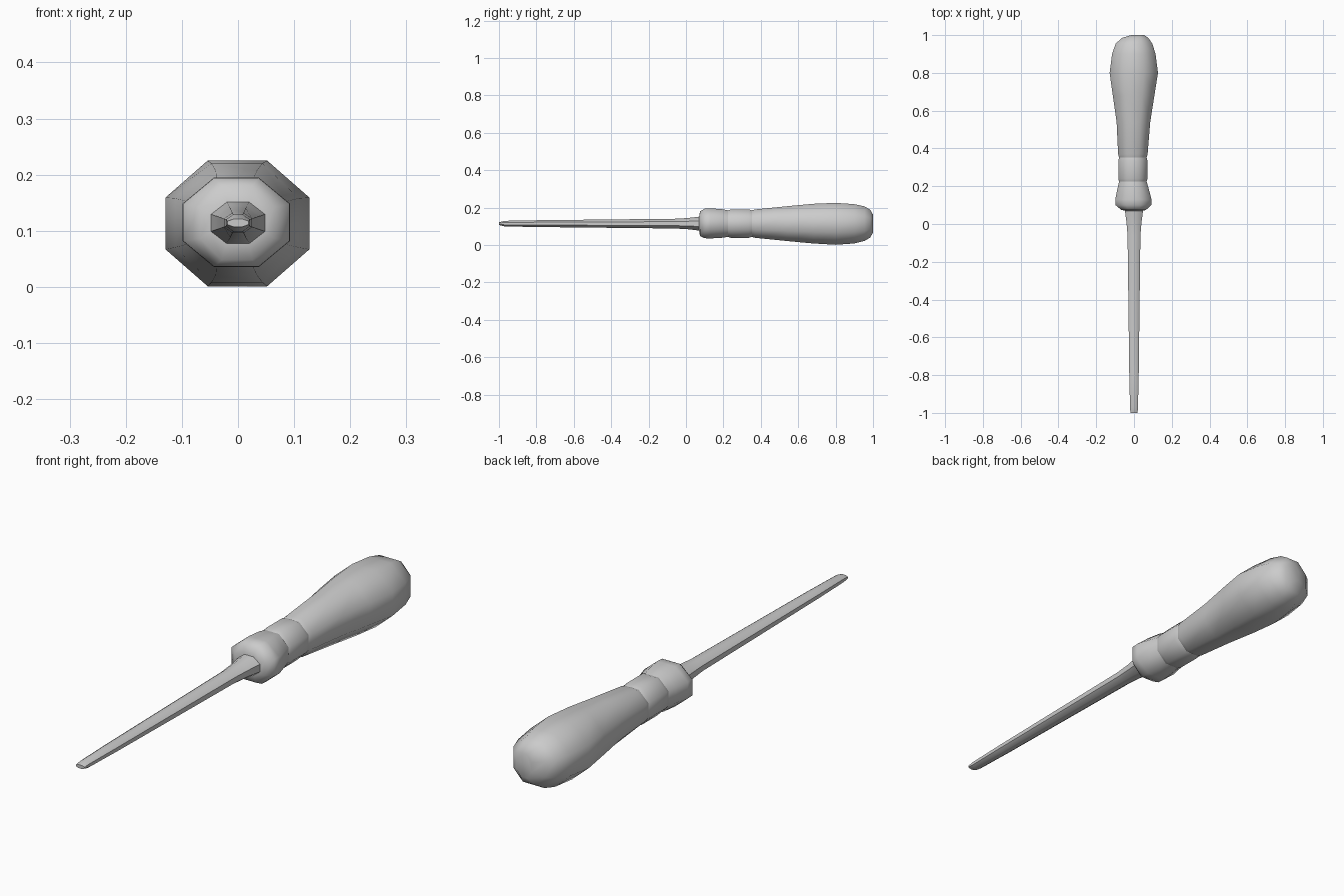
import bpy, bmesh, math

SIDES = 8
K = 1 / math.cos(math.pi / SIDES)   # half-width across flats -> corner radius


def loft(name, rings, cap_first=False, cap_last=False):
    """Skin octagonal rings (y, centre x, centre z, half width, half height)."""
    bm = bmesh.new()
    loops = []
    for y, cx, cz, hx, hz in rings:
        loop = []
        for i in range(SIDES):
            a = 2 * math.pi * (i + 0.5) / SIDES
            loop.append(bm.verts.new((cx + hx * K * math.cos(a), y,
                                      cz + hz * K * math.sin(a))))
        loops.append(loop)
    for a, b in zip(loops, loops[1:]):
        for i in range(SIDES):
            j = (i + 1) % SIDES
            bm.faces.new((a[i], b[i], b[j], a[j]))
    if cap_first:
        bm.faces.new(loops[0])
    if cap_last:
        bm.faces.new(loops[-1][::-1])
    bmesh.ops.recalc_face_normals(bm, faces=bm.faces)
    mesh = bpy.data.meshes.new(name)
    bm.to_mesh(mesh)
    bm.free()
    obj = bpy.data.objects.new(name, mesh)
    bpy.context.collection.objects.link(obj)
    bpy.ops.object.select_all(action='DESELECT')
    obj.select_set(True)
    bpy.context.view_layer.objects.active = obj
    bpy.ops.object.shade_smooth_by_angle(angle=math.radians(50))
    return obj


# Tapered shaft with a narrowed blade tip
loft("shaft", [
    (-1.00, 0, 0.114, 0.019, 0.007),
    (-0.97, 0, 0.114, 0.021, 0.015),
    (-0.80, 0, 0.114, 0.025, 0.018),
    (-0.06, 0, 0.114, 0.034, 0.026),
    (0.01, 0, 0.114, 0.040, 0.030),
    (0.07, 0, 0.114, 0.048, 0.037),
], cap_first=True)

# Flared collar, open where it meets the shaft and the band
loft("collar", [
    (0.07, 0, 0.114, 0.048, 0.037),
    (0.075, -0.002, 0.114, 0.066, 0.066),
    (0.10, -0.003, 0.115, 0.095, 0.079),
    (0.13, -0.003, 0.115, 0.096, 0.080),
    (0.19, -0.005, 0.115, 0.082, 0.077),
    (0.225, -0.006, 0.114, 0.073, 0.071),
])

# Raised band between two grooves
loft("band", [
    (0.225, -0.006, 0.114, 0.073, 0.071),
    (0.24, -0.006, 0.114, 0.077, 0.076),
    (0.335, -0.006, 0.114, 0.077, 0.076),
    (0.352, -0.006, 0.114, 0.073, 0.071),
])

# Swelling grip with a rounded butt
loft("handle", [
    (0.352, -0.006, 0.114, 0.073, 0.071),
    (0.37, -0.006, 0.114, 0.078, 0.076),
    (0.54, -0.003, 0.114, 0.089, 0.093),
    (0.68, -0.002, 0.114, 0.110, 0.106),
    (0.80, -0.001, 0.113, 0.128, 0.112),
    (0.90, -0.001, 0.113, 0.115, 0.105),
    (0.955, 0.000, 0.114, 0.097, 0.092),
    (0.985, 0.006, 0.114, 0.070, 0.074),
    (1.00, 0.020, 0.114, 0.034, 0.048),
], cap_last=True)
